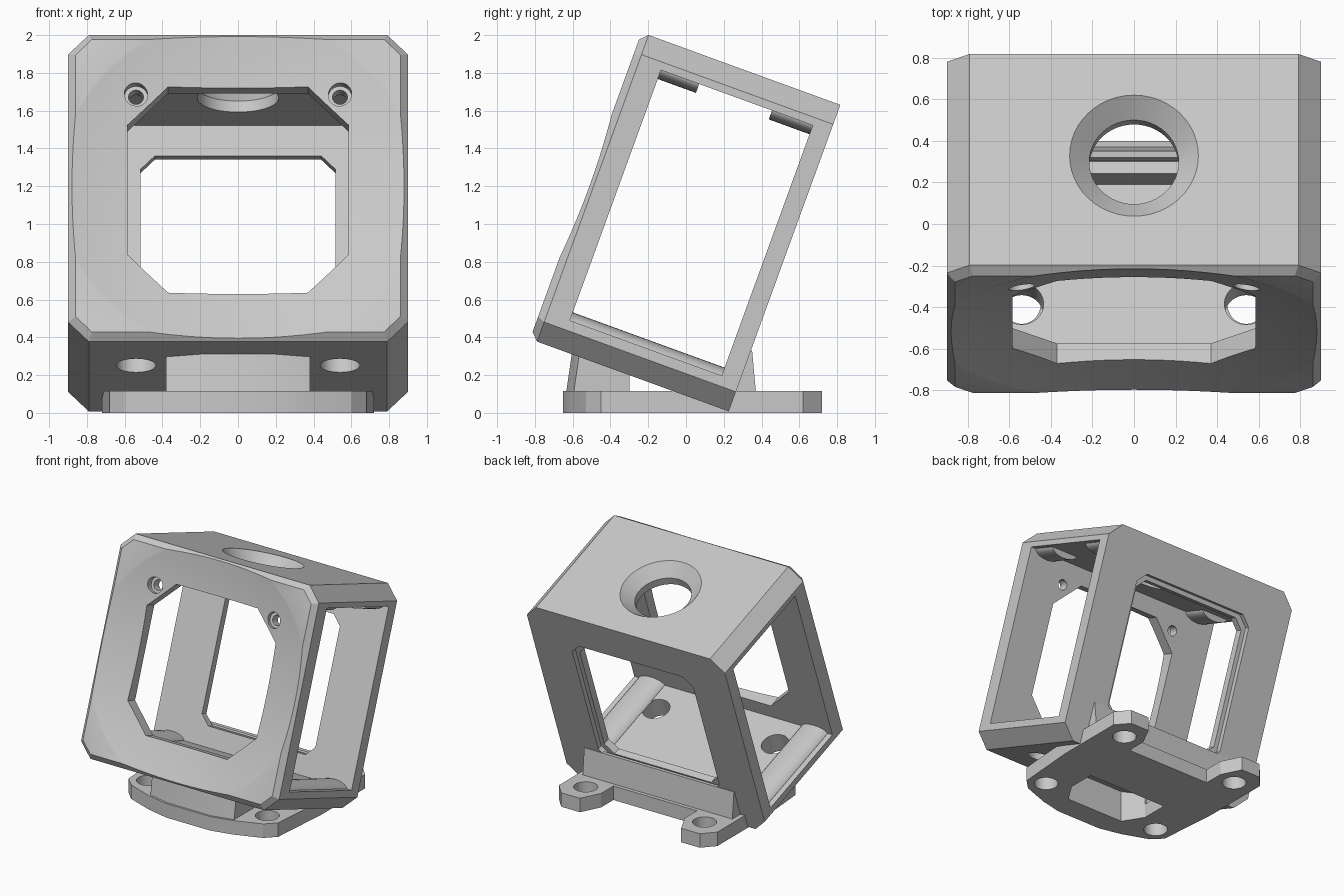
import bpy, bmesh, math
from mathutils import Matrix, Vector

if "Cube" in bpy.data.objects:
    bpy.data.objects.remove(bpy.data.objects["Cube"], do_unlink=True)

GREY = (0.58, 0.58, 0.58, 1)
mat = bpy.data.materials.new("light grey plastic")
mat.use_nodes = True
mat.diffuse_color = GREY
mat.node_tree.nodes["Principled BSDF"].inputs["Base Color"].default_value = GREY

TILT = Matrix.Rotation(math.radians(-20), 4, 'X')
FRONT, BACK, BOTTOM, TOP = -0.91, 0.21, 0.085, 1.812
MID = (BOTTOM + TOP) / 2
IN_FRONT, IN_BACK, FLOOR, CEILING = -0.745, 0.11, 0.25, 1.66


def add(name, bm):
    bmesh.ops.recalc_face_normals(bm, faces=bm.faces)
    mesh = bpy.data.meshes.new(name)
    bm.to_mesh(mesh)
    bm.free()
    mesh.materials.append(mat)
    obj = bpy.data.objects.new(name, mesh)
    bpy.context.collection.objects.link(obj)
    return obj


def prism(name, pts, axis, a, b):
    """Extrude a 2D outline along one axis from a to b."""
    put = {'X': lambda p, t: (t, p[0], p[1]),
           'Y': lambda p, t: (p[0], t, p[1]),
           'Z': lambda p, t: (p[0], p[1], t)}[axis]
    bm = bmesh.new()
    ends = [[bm.verts.new(put(p, t)) for p in pts] for t in (a, b)]
    for ring in ends:
        bm.faces.new(ring)
    n = len(pts)
    for i in range(n):
        j = (i + 1) % n
        bm.faces.new((ends[0][i], ends[0][j], ends[1][j], ends[1][i]))
    return add(name, bm)


def rect(x0, x1, y0, y1):
    return [(x0, y0), (x1, y0), (x1, y1), (x0, y1)]


def octagon(hx, hy, c, cy):
    q = [(hx, hy - c), (hx - c, hy)]
    q += [(-x, y) for x, y in reversed(q)]
    q += [(x, -y) for x, y in [q[3], q[2], q[1], q[0]]]
    return [(x, y + cy) for x, y in q]


def cone(name, start, end, r1, r2, segs=48):
    start, end = Vector(start), Vector(end)
    d = end - start
    bm = bmesh.new()
    m = Matrix.Translation((start + end) / 2) @ d.to_track_quat('Z', 'Y').to_matrix().to_4x4()
    bmesh.ops.create_cone(bm, cap_ends=True, segments=segs, radius1=r1,
                          radius2=r2, depth=d.length, matrix=m)
    return add(name, bm)


def cut(obj, cutters):
    for c in cutters:
        mod = obj.modifiers.new("cut", 'BOOLEAN')
        mod.operation, mod.solver, mod.object = 'DIFFERENCE', 'EXACT', c
        c.hide_render = True
    dg = bpy.context.evaluated_depsgraph_get()
    mesh = bpy.data.meshes.new_from_object(obj.evaluated_get(dg))
    obj.modifiers.clear()
    obj.data = mesh
    for c in cutters:
        bpy.data.objects.remove(c, do_unlink=True)


# Tilted housing: chamfered block
frame = prism("housing_frame", octagon(0.9, (TOP - BOTTOM) / 2, 0.11, MID), 'Y', FRONT, BACK)
bm = bmesh.new()
bm.from_mesh(frame.data)
rim = [e for e in bm.edges if all(abs(v.co.y - FRONT) < 1e-4 for v in e.verts)]
bmesh.ops.bevel(bm, geom=rim, offset=0.04, segments=1, affect='EDGES')
bm.to_mesh(frame.data)
bm.free()

# Shallow dish in the front face
R = 3.54
bm = bmesh.new()
bmesh.ops.create_uvsphere(bm, u_segments=64, v_segments=128, radius=R,
                          matrix=Matrix.Translation((0, FRONT + 0.13 - R, MID))
                          @ Matrix.Rotation(math.pi / 2, 4, 'X'))
cutters = [add("dish_cutter", bm)]

# Open sides, front and back windows
cutters += [
    prism("side_cutter", rect(IN_FRONT, IN_BACK, FLOOR, CEILING), 'X', -1, 1),
    prism("front_cutter", octagon(0.585, 0.58, 0.215, MID), 'Y', -1.2, -0.6),
    prism("back_cutter", octagon(0.515, 0.54, 0.075, MID), 'Y', 0, 0.4),
    prism("back_lip_cutter", octagon(0.55, 0.575, 0.08, MID), 'Y', 0.17, 0.4)]

# Conical top opening
cu = -0.31
cutters += [cone("top_hole_cutter", (0, cu, 1.5), (0, cu, 2), 0.215, 0.215),
            cone("top_cone_cutter", (0, cu, TOP - 0.09), (0, cu, TOP + 0.01), 0.215, 0.32)]

# Front screw holes and floor access holes
for s in (-1, 1):
    x = 0.54 * s
    cutters += [cone("screw_cutter", (x, -1.1, 1.48), (x, -0.6, 1.48), 0.04, 0.04, 24),
                cone("sink_cutter", (x, -1, 1.48), (x, -0.82, 1.48), 0.062, 0.062, 24),
                cone("access_cutter", (x, -0.5, 0), (x, -0.5, 0.4), 0.105, 0.105)]
cut(frame, cutters)
parts = [frame]

# Rounded grip ridges on the floor and ceiling
for s, side in ((-1, "right"), (1, "left")):
    arc = [(math.cos(math.pi * i / 12), math.sin(math.pi * i / 12)) for i in range(13)]
    up = [(0.74 * s + 0.12 * c, FLOOR - 0.01 + 0.055 * h) for c, h in arc]
    down = [(0.74 * s + 0.12 * c, CEILING + 0.01 - 0.06 * h) for c, h in arc]
    parts += [prism(side + "_floor_ridge", up, 'Y', IN_FRONT, IN_BACK),
              prism(side + "_front_ceiling_ridge", down, 'Y', IN_FRONT, -0.53),
              prism(side + "_back_ceiling_ridge", down, 'Y', -0.12, IN_BACK)]
for p in parts:
    p.data.transform(TILT)

# Base plate with rear ears and bowed front
half = [(0.3, 0.4), (0.38, 0.56), (0.46, 0.72), (0.63, 0.72), (0.72, 0.62),
        (0.72, 0.05), (0.68, -0.45), (0.6, -0.53), (0.38, -0.61), (0.2, -0.65)]
half[0] = (0.38, 0.4)
plate = prism("base_plate", half + [(-x, y) for x, y in reversed(half)], 'Z', 0, 0.115)
recess = [(0.36, -0.08), (0.36, -0.3), (0.26, -0.46), (-0.26, -0.46), (-0.36, -0.3), (-0.36, -0.08)]
holes = [cone("bolt_cutter", (s * 0.54, y, -0.1), (s * 0.54, y, 0.3), 0.09, 0.09)
         for s in (-1, 1) for y in (-0.39, 0.53)]
cut(plate, holes + [prism("recess_cutter", recess, 'Z', -0.1, 0.3)])

# Front support block reaching up to the housing floor
bow = [(0.38, -0.61), (0.2, -0.65), (-0.2, -0.65), (-0.38, -0.61), (-0.38, -0.3), (0.38, -0.3)]
block = prism("front_support", bow, 'Z', 0.0, 0.345)
for v in block.data.vertices:
    if v.co.z > 0.1 and v.co.y < -0.5:
        v.co.y += 0.05
cut(block, [prism("recess_cutter", recess, 'Z', -0.1, 0.5)])

# Rear wedge bracing the housing
wedge = prism("rear_support", [(0.18, 0), (0.38, 0), (0.35, 0.33), (0.32, 0.33)], 'X', -0.68, 0.68)

for p in parts + [plate, block, wedge]:
    bpy.ops.object.select_all(action='DESELECT')
    p.select_set(True)
    bpy.context.view_layer.objects.active = p
    bpy.ops.object.shade_smooth_by_angle(angle=math.radians(25))
